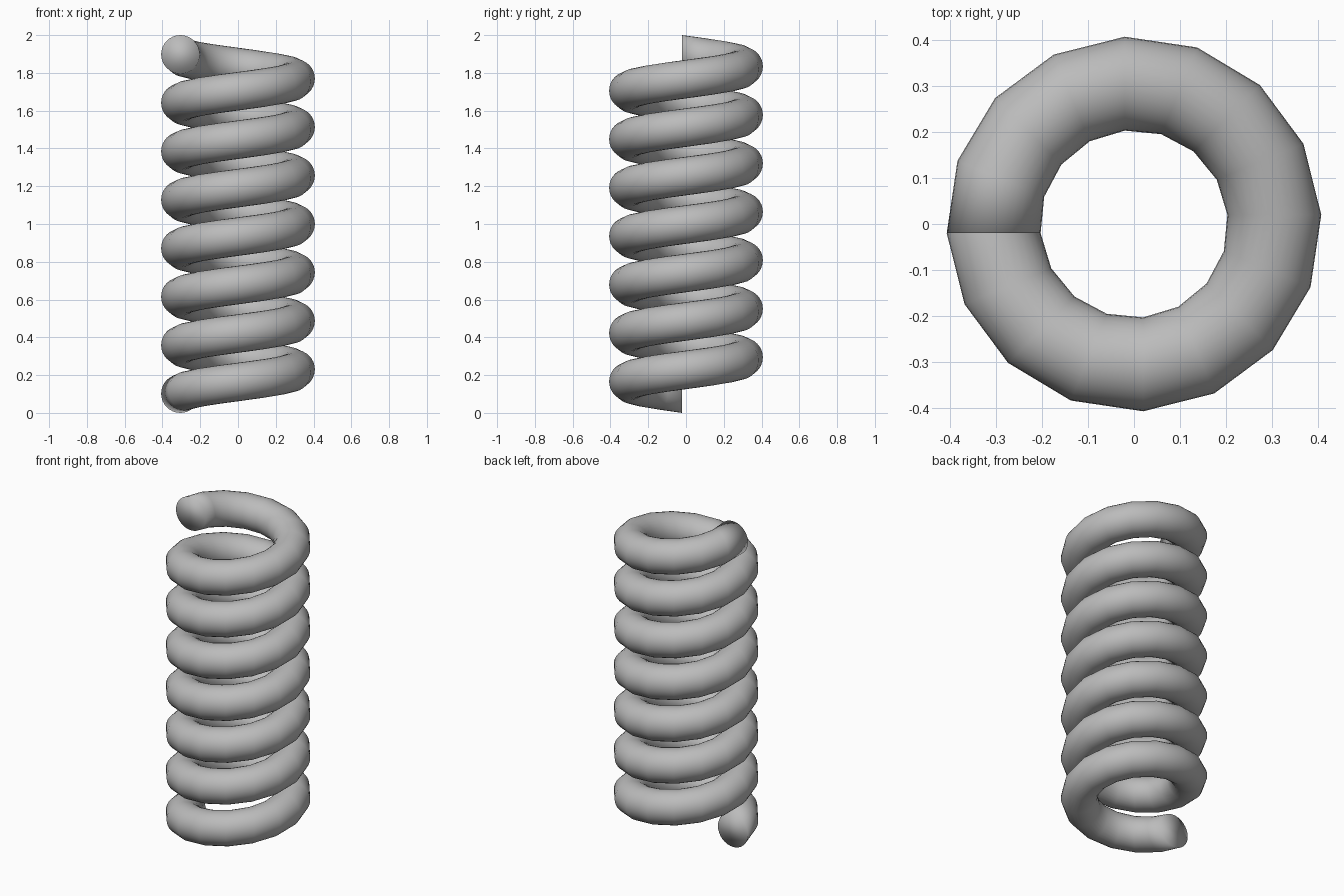
import bpy
import bmesh
import math
from mathutils import Matrix, Vector

cube = bpy.data.objects.get("Cube")
if cube:
    bpy.data.objects.remove(cube, do_unlink=True)

TURNS, STEPS, SIDES = 7, 16, 32
WIRE_RADIUS = 0.102
HEIGHT = 2.0
CENTRE = Vector((-0.305, -0.02, WIRE_RADIUS))
RISE = (HEIGHT - 2 * WIRE_RADIUS) / (TURNS * STEPS)

# Wire material
grey = bpy.data.materials.new("plain grey")
grey.use_nodes = True
colour = (0.5, 0.5, 0.5, 1)
grey.diffuse_color = colour
grey.node_tree.nodes["Principled BSDF"].inputs["Base Color"].default_value = colour

# Upright round section of the wire
section = []
for i in range(SIDES):
    a = math.tau * i / SIDES
    section.append(CENTRE + WIRE_RADIUS * Vector((math.cos(a), 0, math.sin(a))))

# Coil: turn and lift the section step by step
bm = bmesh.new()
rings = []
for step in range(TURNS * STEPS + 1):
    move = (Matrix.Translation((0, 0, RISE * step))
            @ Matrix.Rotation(math.tau * step / STEPS, 4, "Z"))
    rings.append([bm.verts.new(move @ p) for p in section])

for low, high in zip(rings, rings[1:]):
    for i in range(SIDES):
        j = (i + 1) % SIDES
        bm.faces.new((low[i], low[j], high[j], high[i]))

# Flat wire ends
bm.faces.new(rings[0])
bm.faces.new(rings[-1])
bmesh.ops.recalc_face_normals(bm, faces=bm.faces)
for face in bm.faces:
    face.smooth = True

mesh = bpy.data.meshes.new("coil_spring")
bm.to_mesh(mesh)
bm.free()
mesh.materials.append(grey)
spring = bpy.data.objects.new("coil_spring", mesh)
bpy.context.collection.objects.link(spring)
